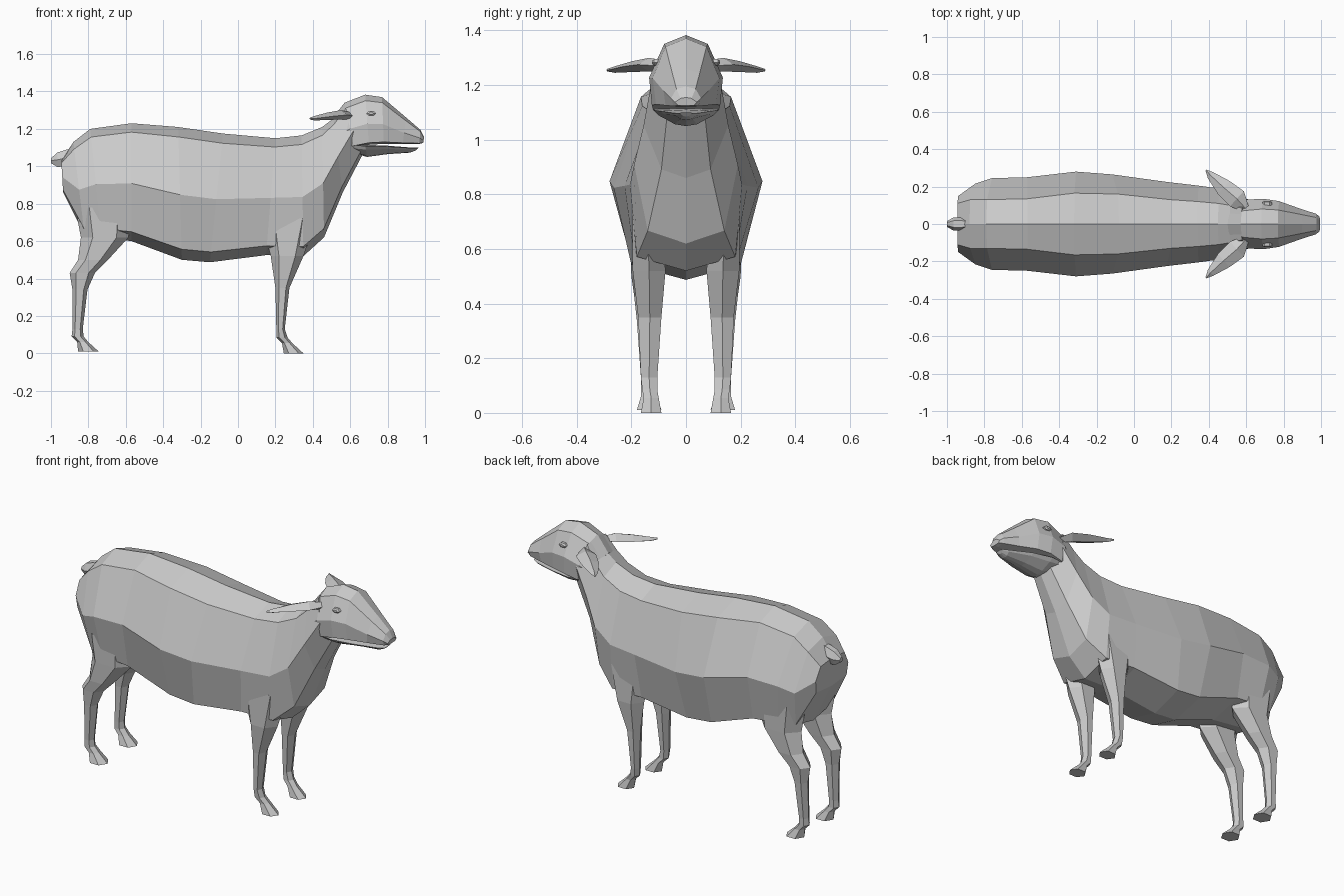
import bpy, bmesh
from math import cos, sin, pi
from mathutils import Vector


def loft(name, rings, mirror=False):
    """Skin closed rings of equal point count, cap both ends."""
    bm = bmesh.new()
    loops = [[bm.verts.new(p) for p in r] for r in rings]
    n = len(loops[0])
    for a, b in zip(loops, loops[1:]):
        for i in range(n):
            j = (i + 1) % n
            bm.faces.new((a[i], a[j], b[j], b[i]))
    bm.faces.new(loops[0])
    bm.faces.new(loops[-1])
    bmesh.ops.recalc_face_normals(bm, faces=bm.faces)
    me = bpy.data.meshes.new(name)
    bm.to_mesh(me)
    bm.free()
    ob = bpy.data.objects.new(name, me)
    bpy.context.collection.objects.link(ob)
    if mirror:
        m = ob.modifiers.new("mirror", 'MIRROR')
        m.use_axis = (False, True, False)
    return ob


def section(xt, zt, xb, zb, w1, w2, w3, f):
    """Eight-sided symmetric section hung between a top and a bottom point."""
    top, bot = Vector((xt, 0, zt)), Vector((xb, 0, zb))
    side = [top.lerp(bot, t) + Vector((0, w, 0)) for t, w in zip(f, (w1, w2, w3))]
    other = [Vector((p.x, -p.y, p.z)) for p in reversed(side)]
    return [top] + side + [bot] + other


# Trunk and neck: top x,z / bottom x,z / half widths at back, flank, belly
trunk = [
    (-.945, 1.03, -.935, .86, .11, .15, .14),
    (-.88, 1.13, -.82, .63, .13, .215, .17),
    (-.79, 1.20, -.73, .62, .13, .245, .20),
    (-.57, 1.23, -.57, .60, .135, .25, .20),
    (-.32, 1.21, -.30, .50, .165, .28, .20),
    (-.08, 1.175, -.15, .487, .16, .265, .20),
    (.20, 1.15, .15, .525, .13, .225, .19),
    (.34, 1.165, .35, .52, .12, .205, .18),
    (.45, 1.21, .46, .62, .11, .19, .14),
    (.51, 1.255, .56, .86, .10, .155, .09),
    (.57, 1.33, .665, 1.06, .085, .13, .07)]
loft("body", [section(*r, (.075, .51, .92)) for r in trunk])

# Head
head = [
    (.50, 1.25, .57, 1.10, .06, .11, .09),
    (.57, 1.34, .62, 1.10, .07, .13, .12),
    (.68, 1.383, .70, 1.115, .08, .135, .125),
    (.77, 1.37, .78, 1.12, .075, .122, .11),
    (.90, 1.26, .88, 1.12, .05, .082, .075),
    (.975, 1.195, .97, 1.12, .035, .055, .045),
    (.995, 1.155, .99, 1.125, .02, .04, .03)]
loft("head", [section(*r, (.12, .58, .96)) for r in head])

# Lower jaw
jaw = [
    (.56, 1.12, .62, 1.07, .10, .10, .05),
    (.68, 1.115, .69, 1.05, .12, .10, .04),
    (.80, 1.11, .80, 1.065, .095, .08, .03),
    (.93, 1.10, .92, 1.073, .045, .04, .02),
    (.965, 1.10, .95, 1.085, .025, .02, .01)]
loft("jaw", [section(*r, (.1, .4, .9)) for r in jaw])


# Legs: z / x range / y range, six-sided
def leg(name, stations):
    rings = []
    for z, x0, x1, y0, y1 in stations:
        cx, cy, rx, ry = (x0 + x1) / 2, (y0 + y1) / 2, (x1 - x0) / 2, (y1 - y0) / 2 / sin(pi / 3)
        rings.append([(cx + rx * cos(i * pi / 3), cy + ry * sin(i * pi / 3), z) for i in range(6)])
    loft(name, rings, True)


leg("front_legs", [
    (.0, .245, .35, .09, .165), (.055, .235, .29, .10, .155),
    (.085, .205, .265, .105, .16), (.13, .205, .25, .105, .165),
    (.35, .20, .275, .09, .175), (.52, .175, .35, .075, .195),
    (.72, .12, .42, .09, .195)])
leg("rear_legs", [
    (.01, -.855, -.745, .09, .18), (.06, -.86, -.80, .105, .165),
    (.09, -.89, -.825, .11, .165), (.13, -.885, -.83, .11, .165),
    (.34, -.885, -.805, .105, .18), (.43, -.90, -.765, .095, .19),
    (.50, -.855, -.695, .085, .20), (.62, -.84, -.585, .07, .205),
    (.78, -.87, -.57, .07, .21)])

# Ears: flat leaf shapes swept back and outward
u = Vector((.67, .74, 0))
ears = [((.60, .08, 1.27), .02, .02), ((.55, .135, 1.275), .055, .025),
        ((.48, .195, 1.268), .047, .02), ((.41, .26, 1.257), .022, .012),
        ((.385, .288, 1.255), .004, .005)]
loft("ears", [[Vector(c) + u * w, Vector(c) + Vector((0, 0, t)),
               Vector(c) - u * w, Vector(c) - Vector((0, 0, t))] for c, w, t in ears], True)

# Tail
tail = [(-1.0, 1.03, .015, .015), (-.965, 1.035, .035, .045),
        (-.92, 1.045, .035, .05), (-.86, 1.06, .03, .045)]
loft("tail", [[(x, ry * cos(i * pi / 3), z + rz * sin(i * pi / 3)) for i in range(6)]
              for x, z, ry, rz in tail])

# Eyes: small almonds in the side of the head
loft("eyes", [[(.712 + .026 * s * cos(i * pi / 3), y, 1.283 + .014 * s * sin(i * pi / 3))
               for i in range(6)] for s, y in ((1, .09), (1, .117), (.5, .124))], True)
